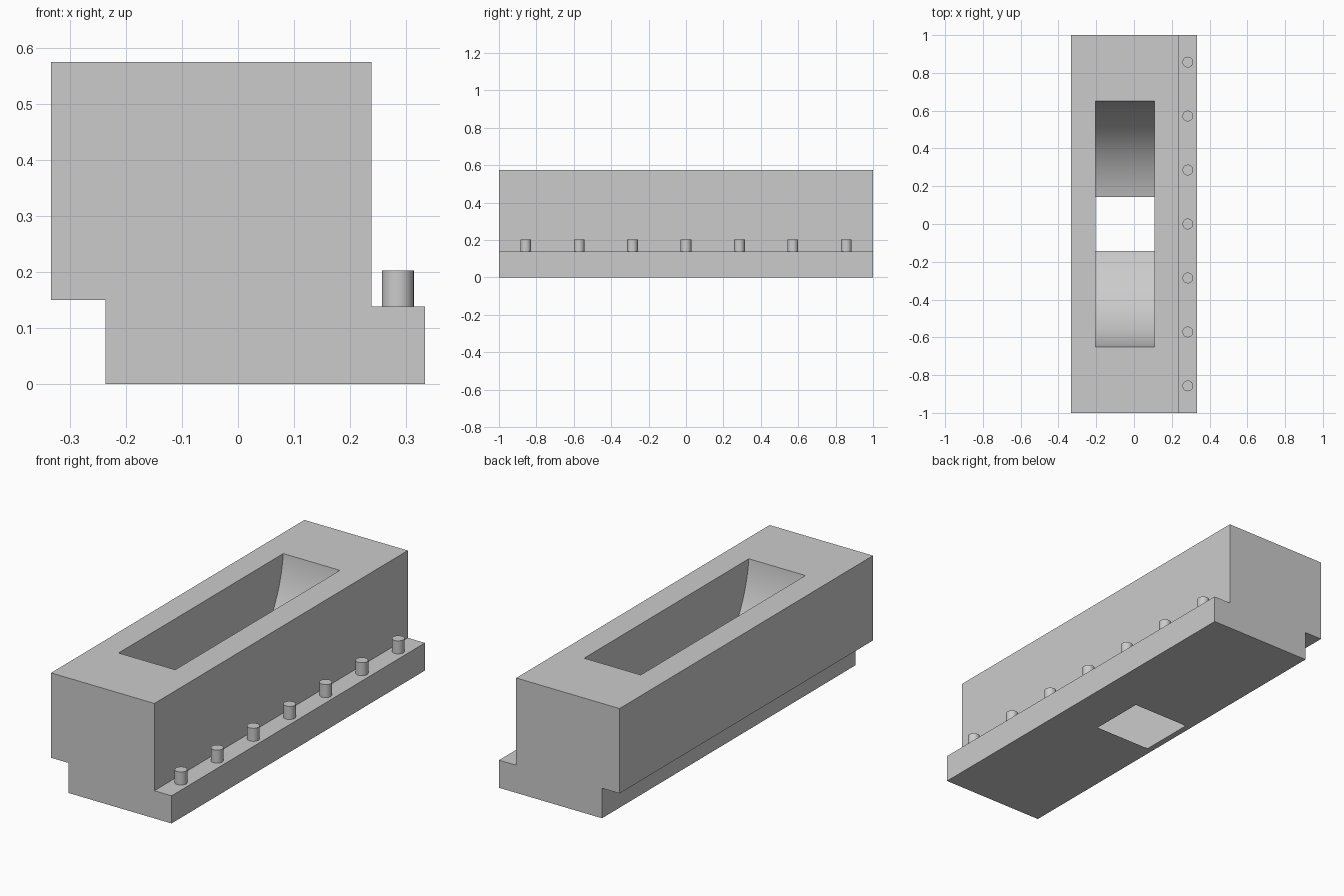
import bpy
import bmesh
import math

cube = bpy.data.objects.get("Cube")
if cube:
    bpy.data.objects.remove(cube, do_unlink=True)

LENGTH = 2.0
PIN_COUNT = 7

grey = bpy.data.materials.new("plain grey")
grey.use_nodes = True
colour = (0.6, 0.6, 0.6, 1)
grey.diffuse_color = colour
grey.node_tree.nodes["Principled BSDF"].inputs["Base Color"].default_value = colour


def prism(name, outline, offset):
    """Sweep a closed outline along an offset to make a solid."""
    bm = bmesh.new()
    face = bm.faces.new([bm.verts.new(p) for p in outline])
    swept = bmesh.ops.extrude_face_region(bm, geom=[face])["geom"]
    verts = [v for v in swept if isinstance(v, bmesh.types.BMVert)]
    bmesh.ops.translate(bm, verts=verts, vec=offset)
    bmesh.ops.recalc_face_normals(bm, faces=bm.faces)
    mesh = bpy.data.meshes.new(name)
    bm.to_mesh(mesh)
    bm.free()
    mesh.materials.append(grey)
    obj = bpy.data.objects.new(name, mesh)
    bpy.context.collection.objects.link(obj)
    return obj


def smooth(obj):
    bpy.ops.object.select_all(action="DESELECT")
    obj.select_set(True)
    bpy.context.view_layer.objects.active = obj
    bpy.ops.object.shade_smooth_by_angle(angle=math.radians(30))


# Body: stepped section with a ledge on one side and a rebate on the other
section = [(-0.236, 0), (0.333, 0), (0.333, 0.138), (0.238, 0.138),
           (0.238, 0.574), (-0.333, 0.574), (-0.333, 0.15), (-0.236, 0.15)]
body = prism("body", [(x, -LENGTH / 2, z) for x, z in section], (0, LENGTH, 0))

# Pocket: round disc sunk through the top and out of the underside
radius, centre_z, sides = 0.653, 0.637, 128
angles = [math.tau * i / sides for i in range(sides)]
cutter = prism("pocket_cutter",
               [(-0.205, radius * math.cos(a), centre_z + radius * math.sin(a))
                for a in angles], (0.313, 0, 0))
cutter.hide_render = True
cut = body.modifiers.new("pocket", "BOOLEAN")
cut.operation = "DIFFERENCE"
cut.solver = "EXACT"
cut.object = cutter
bpy.context.view_layer.objects.active = body
bpy.ops.object.modifier_apply(modifier=cut.name)
bpy.data.objects.remove(cutter, do_unlink=True)
smooth(body)

# Row of pins along the ledge
for i in range(PIN_COUNT):
    y = (i - (PIN_COUNT - 1) / 2) * LENGTH / PIN_COUNT
    bpy.ops.mesh.primitive_cylinder_add(vertices=32, radius=0.0285, depth=0.07,
                                        location=(0.285, y, 0.168))
    pin = bpy.context.object
    pin.name = f"ledge_pin_{i + 1}"
    pin.data.materials.append(grey)
    smooth(pin)
